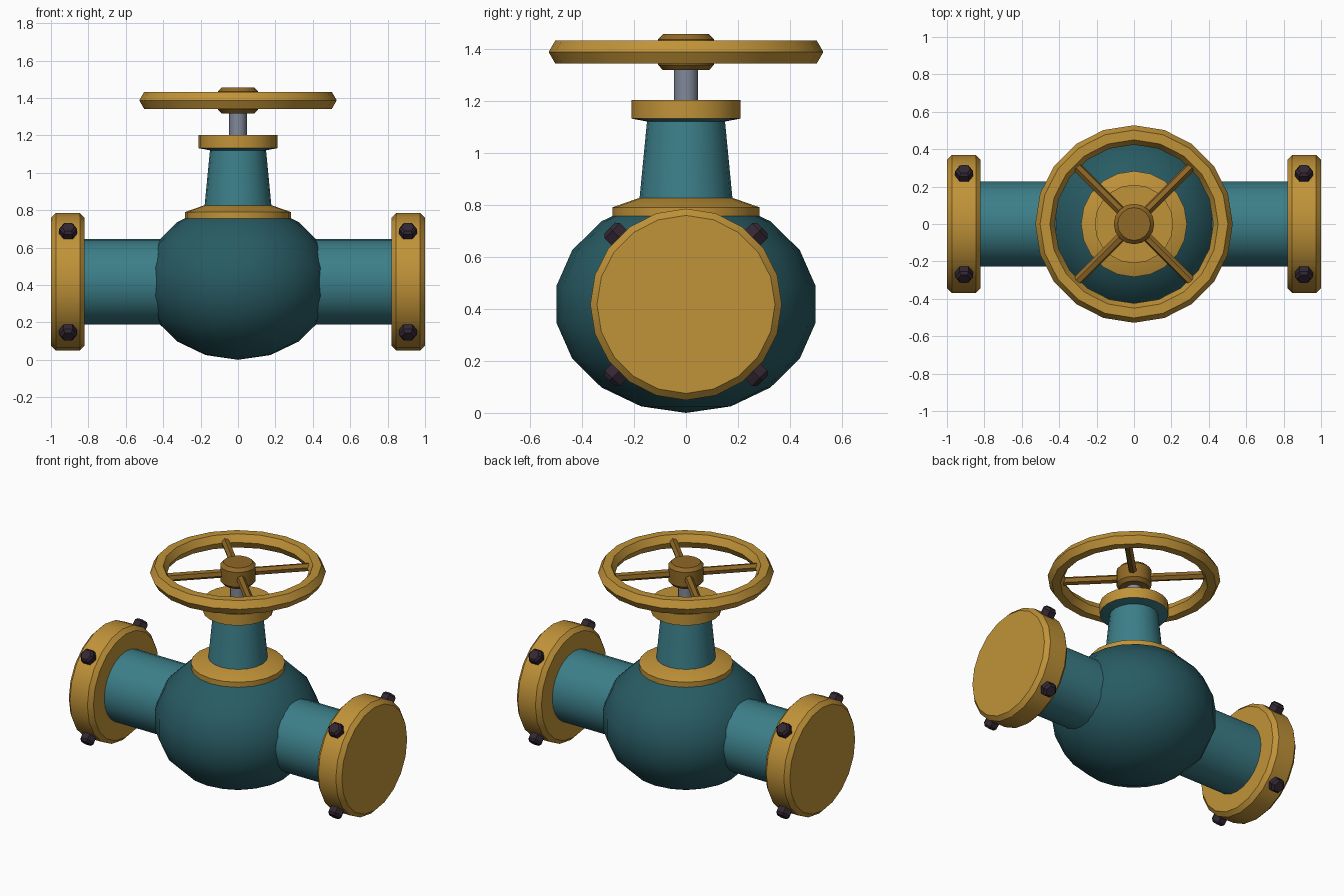
import bpy
import bmesh
import math
from mathutils import Matrix, Vector

default = bpy.data.objects.get("Cube")
if default:
    bpy.data.objects.remove(default, do_unlink=True)


def material(name, r, g, b):
    mat = bpy.data.materials.new(name)
    mat.use_nodes = True
    mat.diffuse_color = (r, g, b, 1)
    shader = mat.node_tree.nodes["Principled BSDF"]
    shader.inputs["Base Color"].default_value = (r, g, b, 1)
    shader.inputs["Roughness"].default_value = 0.6
    return mat


GOLD = material("gold paint", 0.53, 0.29, 0.04)
BRONZE = material("dark bronze", 0.28, 0.14, 0.02)
TEAL = material("teal paint", 0.045, 0.21, 0.25)
DEEP_TEAL = material("deep teal paint", 0.021, 0.105, 0.125)
STEEL = material("steel", 0.22, 0.25, 0.32)
DARK = material("dark iron", 0.032, 0.02, 0.032)

AXIS_Z = 0.417   # height of the pipe axis
WHEEL_Z = 1.387  # height of the handwheel


def finish(name, bm, mat, smooth=True):
    bmesh.ops.recalc_face_normals(bm, faces=bm.faces)
    mesh = bpy.data.meshes.new(name)
    bm.to_mesh(mesh)
    bm.free()
    mesh.materials.append(mat)
    obj = bpy.data.objects.new(name, mesh)
    bpy.context.collection.objects.link(obj)
    if smooth:
        bpy.ops.object.select_all(action="DESELECT")
        obj.select_set(True)
        bpy.context.view_layer.objects.active = obj
        bpy.ops.object.shade_smooth_by_angle(angle=math.radians(32))
    return obj


def lathe(name, profile, mat, sides=20, origin=(0, 0, 0), axis=(0, 0, 1),
          smooth=True, ring=False):
    """Revolve (radius, height) points about an axis; a ring closes on itself."""
    bm = bmesh.new()
    turn = Vector((0, 0, 1)).rotation_difference(Vector(axis)).to_matrix().to_4x4()
    place = Matrix.Translation(origin) @ turn
    loops = []
    for radius, height in profile:
        loops.append([bm.verts.new(place @ Vector((
            radius * math.cos(2 * math.pi * i / sides),
            radius * math.sin(2 * math.pi * i / sides), height)))
            for i in range(sides)])
    pairs = list(zip(loops, loops[1:]))
    if ring:
        pairs.append((loops[-1], loops[0]))
    else:
        bm.faces.new(loops[0])
        bm.faces.new(loops[-1])
    for low, high in pairs:
        for i in range(sides):
            j = (i + 1) % sides
            bm.faces.new((low[i], low[j], high[j], high[i]))
    return finish(name, bm, mat, smooth)


# Rounded valve body
bm = bmesh.new()
bmesh.ops.create_uvsphere(bm, u_segments=20, v_segments=9, radius=1)
bmesh.ops.transform(bm, verts=bm.verts, matrix=Matrix.Translation((0, 0, AXIS_Z))
                    @ Matrix.Diagonal((0.505, 0.505, AXIS_Z, 1)))
finish("valve_body", bm, DEEP_TEAL)

# Pipe stubs, end flanges and radial bolts
for side, sign in (("left", 1), ("right", -1)):
    lathe(side + "_pipe", [(0.228, 0.3), (0.228, 0.85)], TEAL, 24,
          (0, 0, AXIS_Z), (sign, 0, 0))
    lathe(side + "_flange",
          [(0.342, 0.82), (0.368, 0.846), (0.368, 0.974), (0.342, 1.0)],
          GOLD, 20, (0, 0, AXIS_Z), (sign, 0, 0))
    for i in range(4):
        angle = math.radians(45 + 90 * i)
        lathe(f"{side}_bolt_{i + 1}",
              [(0.048, 0.34), (0.048, 0.4), (0.034, 0.415)], DARK, 6,
              (sign * 0.908, 0, AXIS_Z),
              (0, math.cos(angle), math.sin(angle)), smooth=False)

# Bonnet: collar, tapered neck and top flange
lathe("bonnet_collar", [(0.283, 0.755), (0.283, 0.79), (0.18, 0.826)], GOLD)
lathe("bonnet_neck", [(0.18, 0.81), (0.15, 1.12), (0.209, 1.131)], TEAL)
lathe("bonnet_top_flange", [(0.21, 1.131), (0.21, 1.203)], GOLD)
lathe("stem", [(0.047, 1.19), (0.047, 1.34)], STEEL, 12)

# Handwheel: six-sided rim section, hub and spokes
rim = [(0.476 + 0.052 * math.cos(math.radians(60 * i)),
        WHEEL_Z + 0.052 * math.sin(math.radians(60 * i))) for i in range(6)]
lathe("handwheel_rim", rim, GOLD, 20, ring=True)
lathe("handwheel_hub", [(0.088, 1.317), (0.108, 1.338), (0.108, 1.435), (0.088, 1.456)],
      BRONZE, 16)
for i in range(4):
    angle = math.radians(45 + 90 * i)
    lathe(f"handwheel_spoke_{i + 1}", [(0.026, 0.05), (0.026, 0.46)], BRONZE, 6,
          (0, 0, WHEEL_Z), (math.cos(angle), math.sin(angle), 0), smooth=False)
